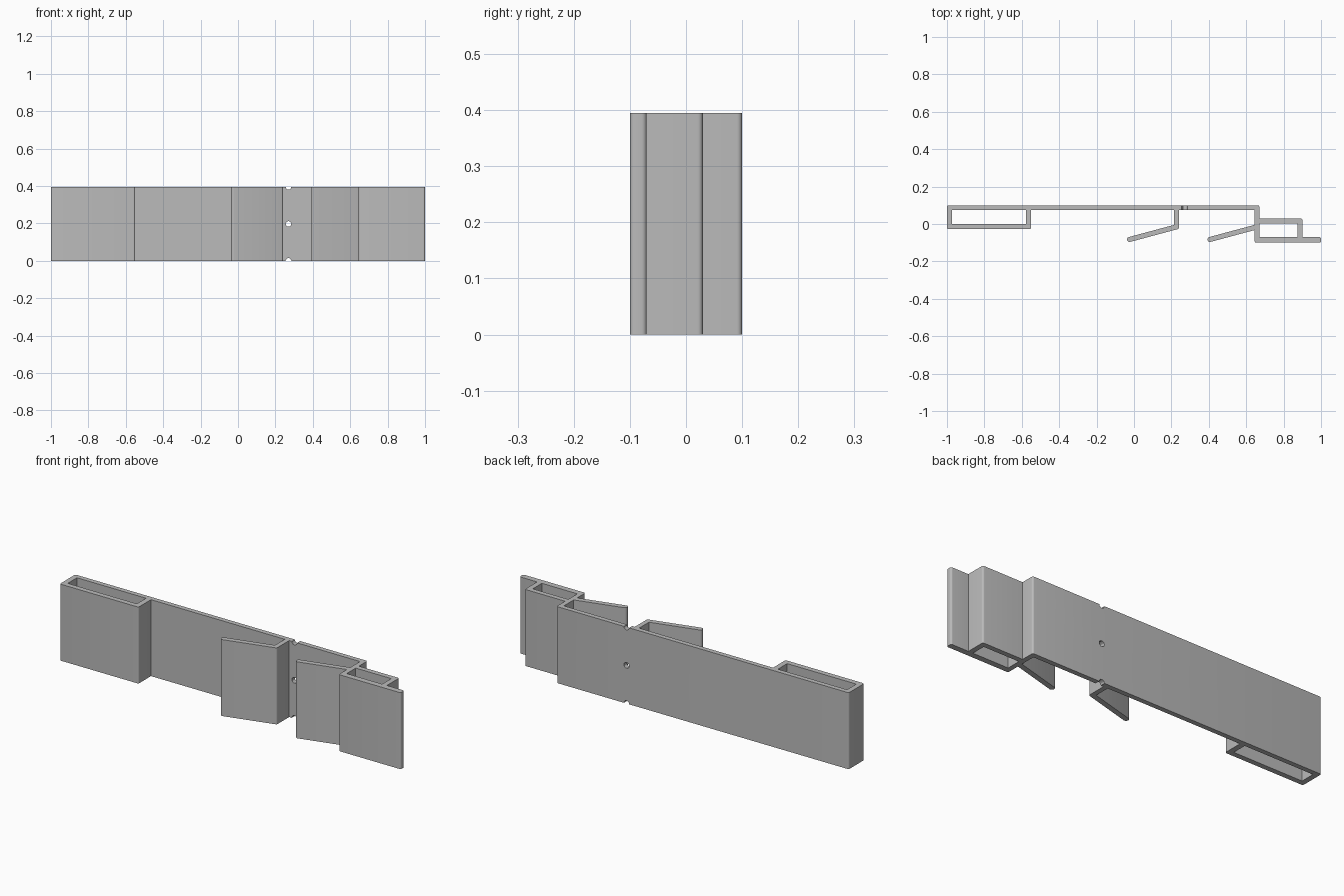
import bpy
import bmesh
import math
from mathutils import Vector

HEIGHT = 0.395
ROUND = 0.009   # corner radius of the extruded section
TIP = 0.0125    # radius of the lip ends

cube = bpy.data.objects.get("Cube")
if cube:
    bpy.data.objects.remove(cube, do_unlink=True)

grey = bpy.data.materials.new("plain_grey")
grey.use_nodes = True
colour = (0.5, 0.5, 0.5, 1)
grey.diffuse_color = colour
grey.node_tree.nodes["Principled BSDF"].inputs["Base Color"].default_value = colour


def fillet(corners, steps=5):
    """Round every corner that carries a radius as its third value."""
    points = []
    for i, (x, y, r) in enumerate(corners):
        p = Vector((x, y))
        if r == 0:
            points.append(p)
            continue
        a = (Vector(corners[i - 1][:2]) - p).normalized()
        b = (Vector(corners[(i + 1) % len(corners)][:2]) - p).normalized()
        half = a.angle(b) / 2
        centre = p + (a + b).normalized() * (r / math.sin(half))
        start = p + a * (r / math.tan(half)) - centre
        end = p + b * (r / math.tan(half)) - centre
        turn = start.angle_signed(end)
        base = math.atan2(start.y, start.x)
        for k in range(steps + 1):
            t = base - turn * k / steps
            points.append(centre + Vector((math.cos(t), math.sin(t))) * r)
    return points


def lip(tip_x, right, left):
    """Slanted lip: lower edge to the tip, then upper edge back to the wall."""
    slope = math.tan(math.radians(15))
    low_x, low_y = tip_x + 0.007, -0.099
    top_x, top_y = tip_x, -0.073
    return [(right, low_y + (right - low_x) * slope, 0 if right == left else ROUND),
            (low_x, low_y, TIP), (top_x, top_y, TIP),
            (left, top_y + (left - top_x) * slope, 0)]


# Outer outline of the section, clockwise from the back corner
R = ROUND
outline = [(-1, 0.1, R), (0.67, 0.1, R), (0.67, 0.03, 0), (0.9, 0.03, R),
           (0.9, -0.07, 0), (1, -0.07, R), (1, -0.1, R), (0.645, -0.1, R)]
outline += lip(0.39, 0.645, 0.645)
outline += [(0.645, 0.075, 0), (0.24, 0.075, 0)]
outline += lip(-0.04, 0.24, 0.215)
outline += [(0.215, 0.075, 0), (-0.55, 0.075, 0), (-0.55, -0.027, R), (-1, -0.027, R)]


def box_cavity(x0, x1, y0, y1):
    return [(x0, y1, 0), (x1, y1, 0), (x1, y0, 0), (x0, y0, 0)]


loops = [outline, box_cavity(-0.973, -0.578, 0, 0.075),
         box_cavity(0.67, 0.873, -0.07, 0.004)]

# Extruded strip with both hollow boxes
bm = bmesh.new()
for loop in loops:
    verts = [bm.verts.new((p.x, p.y, 0)) for p in fillet(loop)]
    for i, v in enumerate(verts):
        bm.edges.new((verts[i - 1], v))
bmesh.ops.triangle_fill(bm, edges=bm.edges[:], use_beauty=True, normal=(0, 0, 1))
result = bmesh.ops.extrude_face_region(bm, geom=bm.faces[:], use_keep_orig=True)
top = [v for v in result["geom"] if isinstance(v, bmesh.types.BMVert)]
bmesh.ops.translate(bm, verts=top, vec=(0, 0, HEIGHT))
bmesh.ops.recalc_face_normals(bm, faces=bm.faces[:])
mesh = bpy.data.meshes.new("clip_strip")
bm.to_mesh(mesh)
bm.free()
mesh.materials.append(grey)
strip = bpy.data.objects.new("clip_strip", mesh)
bpy.context.collection.objects.link(strip)

# Small hole at mid height and matching notches in both long edges
for name, z in (("bottom", 0), ("middle", HEIGHT / 2), ("top", HEIGHT)):
    bpy.ops.mesh.primitive_cylinder_add(vertices=12, radius=0.015, depth=0.08,
                                        location=(0.27, 0.0875, z),
                                        rotation=(math.pi / 2, 0, 0))
    cutter = bpy.context.object
    cutter.name = name + "_hole_cutter"
    cutter.data.materials.append(grey)
    cutter.hide_render = True
    cutter.hide_set(True)
    cut = strip.modifiers.new(name + "_hole", "BOOLEAN")
    cut.operation = "DIFFERENCE"
    cut.solver = "EXACT"
    cut.object = cutter

bpy.ops.object.select_all(action="DESELECT")
strip.select_set(True)
bpy.context.view_layer.objects.active = strip
for modifier in list(strip.modifiers):
    bpy.ops.object.modifier_apply(modifier=modifier.name)
for name in ("bottom", "middle", "top"):
    bpy.data.objects.remove(bpy.data.objects[name + "_hole_cutter"], do_unlink=True)
bpy.ops.object.shade_smooth_by_angle(angle=math.radians(30))
